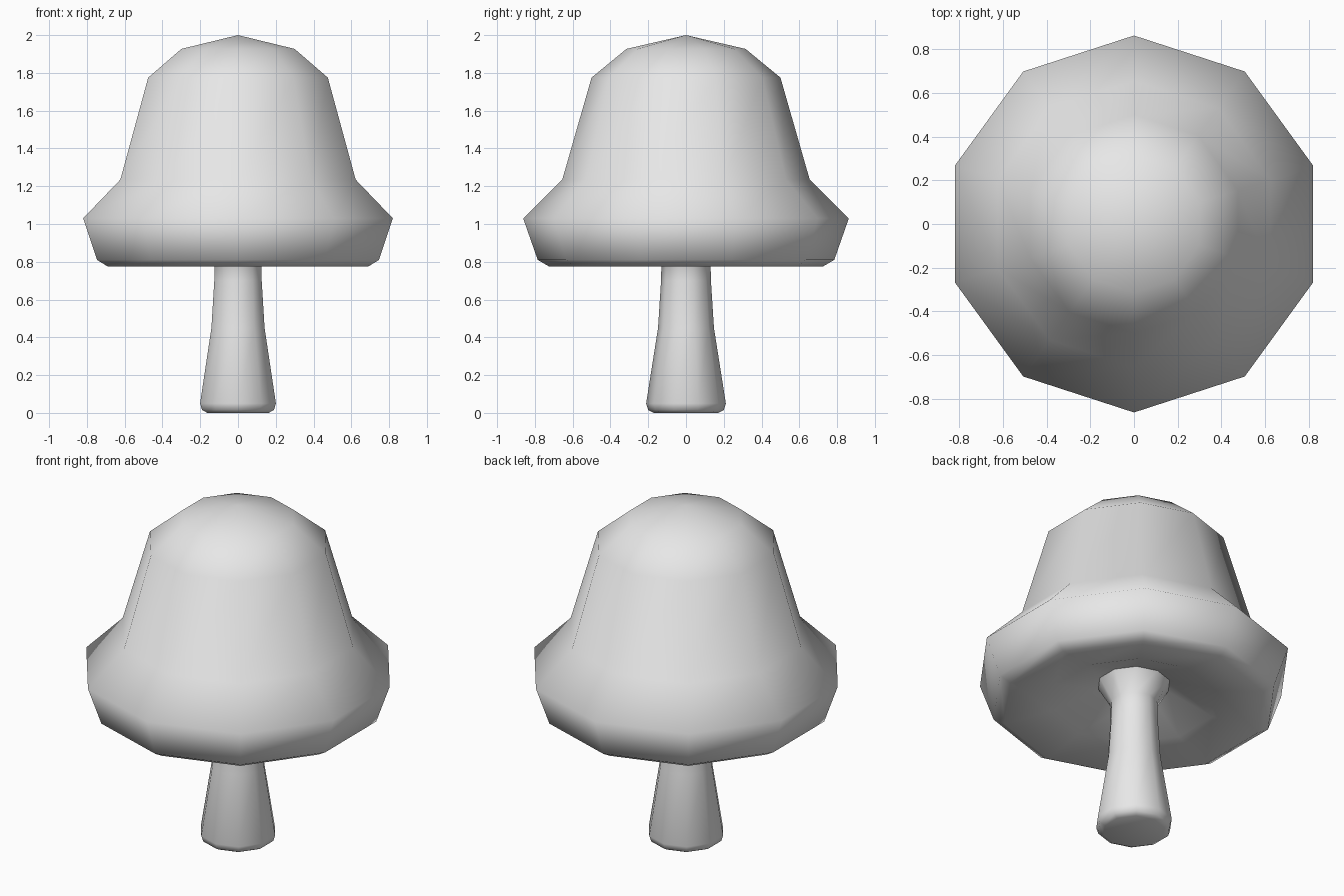
import bpy
import bmesh
from math import cos, sin, pi

cube = bpy.data.objects.get("Cube")
if cube:
    bpy.data.objects.remove(cube, do_unlink=True)

SIDES = 10

# Single plain grey
grey = bpy.data.materials.new("light_grey")
grey.use_nodes = True
grey.diffuse_color = (0.8, 0.8, 0.8, 1)
bsdf = next(n for n in grey.node_tree.nodes if n.type == "BSDF_PRINCIPLED")
bsdf.inputs["Base Color"].default_value = grey.diffuse_color


def lathe(name, profile):
    """Turn (radius, height) points around z, with a corner on the front."""
    bm = bmesh.new()
    rings = []
    for r, z in profile:
        count = SIDES if r > 0 else 1
        angles = [2 * pi * i / SIDES - pi / 2 for i in range(count)]
        rings.append([bm.verts.new((r * cos(a), r * sin(a), z)) for a in angles])
    for low, high in zip(rings, rings[1:]):
        for i in range(SIDES):
            j = (i + 1) % SIDES
            if len(low) == 1:
                bm.faces.new((low[0], high[j], high[i]))
            elif len(high) == 1:
                bm.faces.new((low[i], low[j], high[0]))
            else:
                bm.faces.new((low[i], low[j], high[j], high[i]))
    for face in bm.faces:
        face.smooth = True
    mesh = bpy.data.meshes.new(name)
    bm.to_mesh(mesh)
    bm.free()
    mesh.materials.append(grey)
    obj = bpy.data.objects.new(name, mesh)
    bpy.context.collection.objects.link(obj)
    return obj


# Bell-shaped cap: hollow underside, rolled brim, tall sides, shallow peak
lathe("mushroom_cap", [
    (0.2, 0.92), (0.46, 0.82), (0.725, 0.775), (0.785, 0.81), (0.862, 1.03),
    (0.655, 1.235), (0.5, 1.775), (0.315, 1.927), (0, 2.0),
])

# Tapered stem: rounded foot, flaring where it meets the cap
lathe("mushroom_stem", [
    (0, 0), (0.17, 0), (0.2, 0.015), (0.211, 0.05), (0.148, 0.45),
    (0.132, 0.7), (0.13, 0.8), (0.2, 0.92),
])
